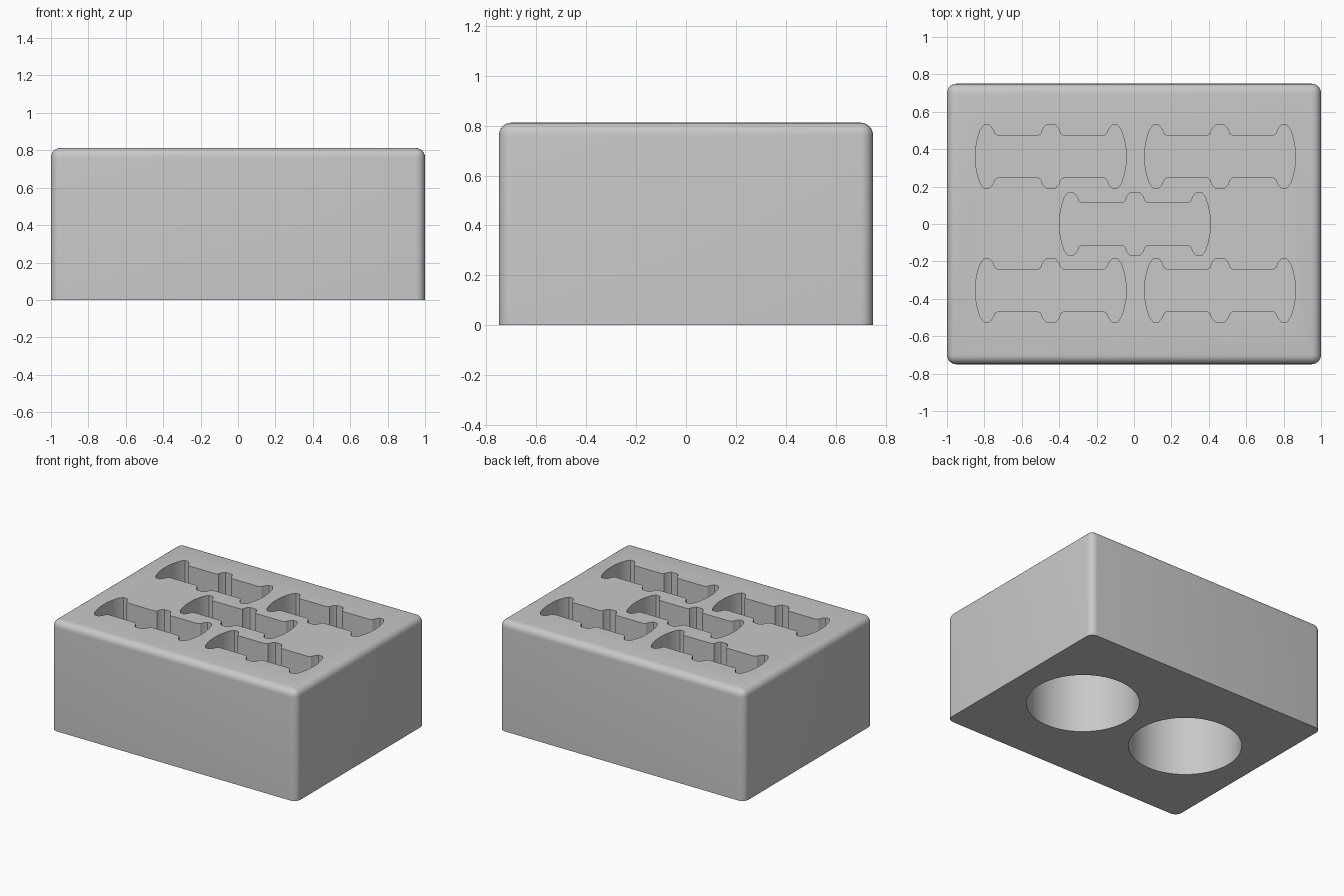
import bpy, bmesh, math
from mathutils import Matrix

old = bpy.data.objects.get("Cube")
if old:
    bpy.data.objects.remove(old, do_unlink=True)

WIDTH, DEPTH, HEIGHT, ROUND = 2.0, 1.5, 0.8125, 0.05
POCKET_DEPTH, HOLE_DEPTH, HOLE_RADIUS = 0.25, 0.5, 0.378

grey = bpy.data.materials.new("plain grey")
grey.use_nodes = True
colour = (0.58, 0.58, 0.58, 1)
grey.diffuse_color = colour
grey.node_tree.nodes["Principled BSDF"].inputs["Base Color"].default_value = colour


def make_object(name, bm):
    bmesh.ops.recalc_face_normals(bm, faces=bm.faces)
    mesh = bpy.data.meshes.new(name)
    bm.to_mesh(mesh)
    bm.free()
    mesh.materials.append(grey)
    obj = bpy.data.objects.new(name, mesh)
    bpy.context.collection.objects.link(obj)
    return obj


# Block with rounded upright and top edges and a sharp base
bm = bmesh.new()
bmesh.ops.create_cube(bm, size=1)
bmesh.ops.transform(bm, verts=bm.verts, matrix=Matrix.Translation((0, 0, HEIGHT / 2))
                    @ Matrix.Diagonal((WIDTH, DEPTH, HEIGHT, 1)))
edges = [e for e in bm.edges if max(v.co.z for v in e.verts) > 0.01]
bmesh.ops.bevel(bm, geom=edges, offset=ROUND, segments=6, profile=0.5, affect='EDGES')
block = make_object("storage_block", bm)

# Quarter of the three-ribbed pocket outline, mirrored both ways
quarter = [(0.025, 0.168), (0.042, 0.15), (0.052, 0.122), (0.068, 0.112),
           (0.285, 0.112), (0.3, 0.122), (0.312, 0.15), (0.328, 0.168),
           (0.358, 0.168), (0.378, 0.14), (0.392, 0.095), (0.402, 0.04)]
half = quarter + [(x, -y) for x, y in reversed(quarter)]
outline = half + [(-x, y) for x, y in reversed(half)]

# Cutters: five pockets from above, two round holes from below
cut = bmesh.new()
for px, py in [(-0.445, 0.36), (0.46, 0.36), (0.005, 0.0), (-0.445, -0.355), (0.46, -0.355)]:
    floor = cut.faces.new([cut.verts.new((px + x, py + y, HEIGHT - POCKET_DEPTH))
                           for x, y in outline])
    lid = bmesh.ops.extrude_face_region(cut, geom=[floor], use_keep_orig=True)["geom"]
    bmesh.ops.translate(cut, vec=(0, 0, POCKET_DEPTH + 0.1),
                        verts=[g for g in lid if isinstance(g, bmesh.types.BMVert)])
for side in (-1, 1):
    bmesh.ops.create_cone(cut, cap_ends=True, segments=64, radius1=HOLE_RADIUS,
                          radius2=HOLE_RADIUS, depth=HOLE_DEPTH * 2,
                          matrix=Matrix.Translation((side * 0.445, 0, 0)))
cutter = make_object("recess_cutter", cut)
cutter.hide_render = True

# Carve the recesses and finish the shading
mod = block.modifiers.new("recesses", 'BOOLEAN')
mod.operation = 'DIFFERENCE'
mod.solver = 'EXACT'
mod.object = cutter
bpy.ops.object.select_all(action='DESELECT')
bpy.context.view_layer.objects.active = block
block.select_set(True)
bpy.ops.object.modifier_apply(modifier=mod.name)
bpy.data.objects.remove(cutter, do_unlink=True)
bpy.ops.object.shade_smooth_by_angle(angle=math.radians(30))
